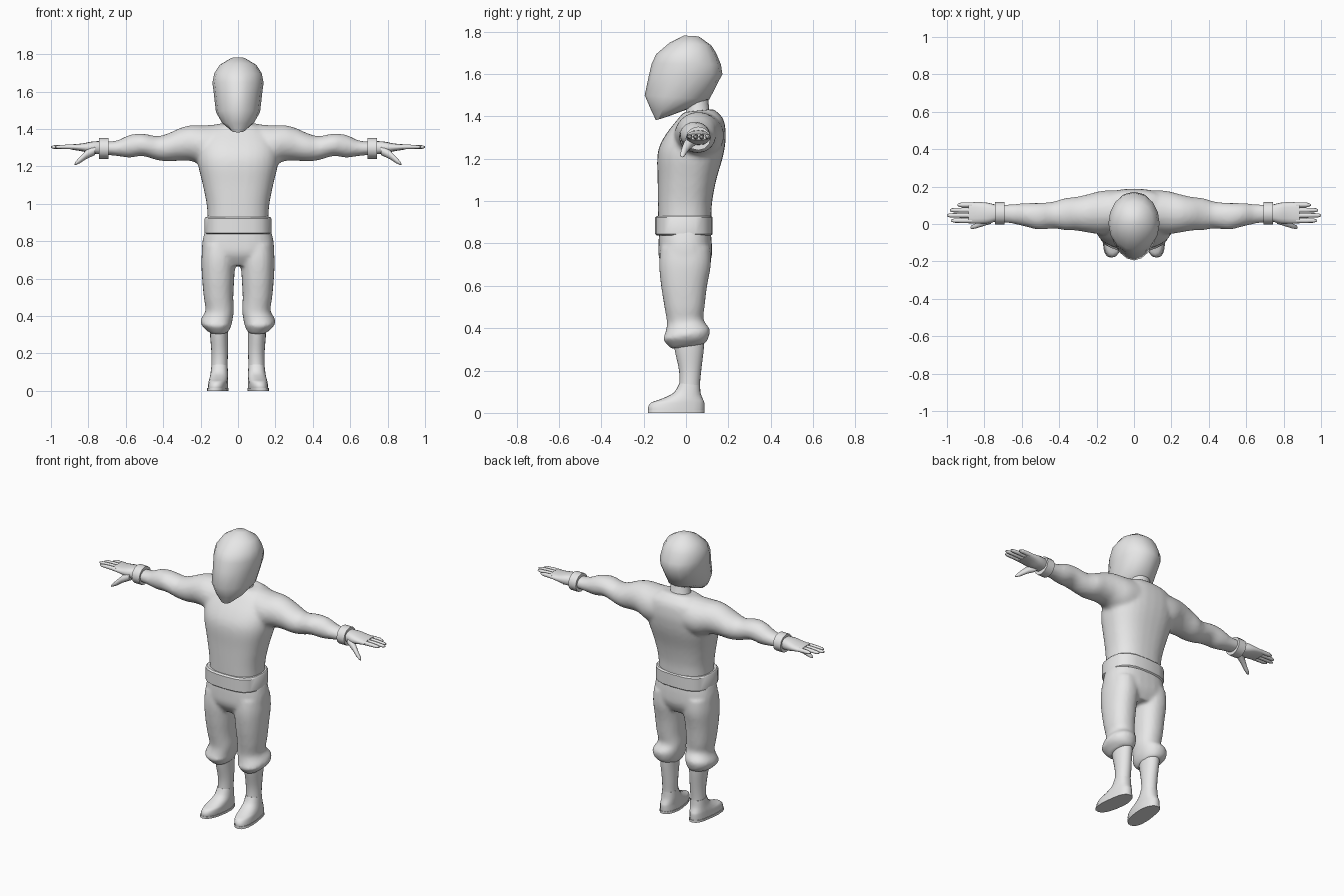
import bpy, bmesh, math
from mathutils import Vector

grey = bpy.data.materials.new("plain grey")
grey.diffuse_color = (0.8, 0.8, 0.8, 1)


def smooth_rows(rows, k=4):
    """Catmull-Rom interpolation between the given cross-sections."""
    out = []
    for i in range(len(rows) - 1):
        a, b = rows[max(i - 1, 0)], rows[i]
        c, d = rows[i + 1], rows[min(i + 2, len(rows) - 1)]
        for j in range(k):
            t = j / k
            out.append([0.5 * (2 * q + (r - p) * t + (2 * p - 5 * q + 4 * r - s) * t * t
                               + (3 * q - p - 3 * r + s) * t ** 3)
                        for p, q, r, s in zip(a, b, c, d)])
    return out + [list(rows[-1])]


def loft(bm, rings, n, ex=1.0, ey=1.0, front_ex=None):
    """Closed tube through rings given as (centre, half axis u, half axis v)."""
    loops = []
    for c, u, v in rings:
        loop = []
        for i in range(n):
            a = 2 * math.pi * (i + 0.5 * (n % 4 == 2)) / n
            ca, sa = math.cos(a), math.sin(a)
            e = front_ex if front_ex and sa < 0 else ex
            loop.append(bm.verts.new(c + u * math.copysign(abs(ca) ** e, ca)
                                     + v * math.copysign(abs(sa) ** ey, sa)))
        loops.append(loop)
    for p, q in zip(loops, loops[1:]):
        for i in range(n):
            j = (i + 1) % n
            bm.faces.new((p[i], p[j], q[j], q[i]))
    bm.faces.new(loops[0][::-1])
    bm.faces.new(loops[-1])


def upright(rows, s=1):
    """Rows: front y, front z, back y, back z, half width, centre x."""
    return [(Vector((s * x, (fy + by) / 2, (fz + bz) / 2)), Vector((w, 0, 0)),
             Vector((0, (by - fy) / 2, (bz - fz) / 2))) for fy, fz, by, bz, w, x in rows]


def sideways(rows, s=1):
    """Rows: x, front y, back y, bottom z, top z."""
    return [(Vector((s * x, (f + b) / 2, (lo + hi) / 2)), Vector((0, (b - f) / 2, 0)),
             Vector((0, 0, (hi - lo) / 2))) for x, f, b, lo, hi in rows]


def finish(name, bm, angle=60, blend=0):
    bmesh.ops.recalc_face_normals(bm, faces=bm.faces[:])
    me = bpy.data.meshes.new(name)
    bm.to_mesh(me)
    bm.free()
    ob = bpy.data.objects.new(name, me)
    bpy.context.collection.objects.link(ob)
    me.materials.append(grey)
    bpy.ops.object.select_all(action='DESELECT')
    ob.select_set(True)
    bpy.context.view_layer.objects.active = ob
    bpy.ops.object.shade_smooth_by_angle(angle=math.radians(angle))
    if blend:  # fuse overlapping volumes into one soft skin
        r = ob.modifiers.new("fuse", 'REMESH')
        r.mode, r.voxel_size, r.use_smooth_shade = 'VOXEL', blend, True
        m = ob.modifiers.new("soften", 'SMOOTH')
        m.factor, m.iterations = 0.5, 4
    return ob


# Head: faceted mask-like shape with a pointed front
bm = bmesh.new()
loft(bm, upright([
    (-.142, 1.382, -.09, 1.398, .035, 0), (-.165, 1.43, .01, 1.435, .085, 0),
    (-.195, 1.50, .11, 1.48, .118, 0), (-.176, 1.59, .172, 1.60, .130, 0),
    (-.162, 1.65, .165, 1.645, .137, 0), (-.14, 1.695, .142, 1.70, .127, 0),
    (-.075, 1.75, .12, 1.735, .098, 0), (-.01, 1.782, .06, 1.778, .035, 0)]),
    16, 0.9, 1.0, 1.15)
finish("head", bm)

# Neck
bm = bmesh.new()
loft(bm, upright([(-.02, 1.36, .14, 1.38, .085, 0), (0, 1.42, .11, 1.43, .062, 0),
                  (0, 1.52, .10, 1.53, .058, 0)]), 16)
finish("neck", bm)

# Torso and muscular arms, fused
bm = bmesh.new()
loft(bm, upright(smooth_rows([
    (-.13, .86, .118, .86, .163, 0), (-.132, .93, .12, .93, .163, 0),
    (-.133, 1.0, .124, 1.0, .168, 0), (-.134, 1.1, .143, 1.1, .188, 0),
    (-.136, 1.2, .172, 1.2, .212, 0), (-.125, 1.26, .184, 1.26, .218, 0),
    (-.092, 1.32, .188, 1.32, .215, 0), (-.045, 1.38, .175, 1.39, .18, 0),
    (-.01, 1.42, .13, 1.435, .10, 0)])), 32, 0.8, 0.85)
for s in (1, -1):
    loft(bm, sideways(smooth_rows([
        (.08, -.04, .18, 1.20, 1.43), (.17, -.055, .178, 1.20, 1.42),
        (.25, -.045, .158, 1.228, 1.42), (.31, -.035, .145, 1.23, 1.405),
        (.37, -.033, .138, 1.227, 1.378), (.43, -.024, .120, 1.233, 1.362),
        (.51, -.03, .113, 1.255, 1.375), (.58, -.014, .112, 1.247, 1.368),
        (.65, .002, .106, 1.256, 1.338), (.74, .012, .104, 1.265, 1.332)]), s), 24)
finish("torso_and_arms", bm, blend=.012)

# Belt with slightly rounded rim
bm = bmesh.new()
loft(bm, upright([(-.138, .838, .118, .838, .172, 0), (-.147, .845, .126, .845, .178, 0),
                  (-.147, .922, .126, .922, .178, 0), (-.138, .93, .118, .93, .172, 0)]),
     20, 0.65, 0.75)
finish("belt", bm, 40)

# Trousers: hips and two legs with tilted knee cuffs, fused
bm = bmesh.new()
loft(bm, upright(smooth_rows([
    (-.125, .87, .115, .87, .172, 0), (-.13, .80, .122, .80, .19, 0),
    (-.127, .73, .12, .73, .19, 0), (-.09, .67, .09, .67, .15, 0)])), 32, 0.75, 0.85)
for s in (1, -1):
    loft(bm, upright(smooth_rows([
        (-.12, .78, .115, .78, .085, .104), (-.127, .70, .118, .70, .091, .105),
        (-.118, .60, .10, .60, .086, .106), (-.102, .50, .088, .50, .079, .104),
        (-.09, .42, .083, .44, .076, .098), (-.102, .365, .112, .395, .085, .114),
        (-.108, .345, .105, .35, .078, .114), (-.07, .302, .088, .325, .052, .104)]), s),
        24, 0.9, 0.9)
finish("trousers", bm, blend=.011)

for s, side in ((1, "left"), (-1, "right")):
    # Lower leg
    bm = bmesh.new()
    loft(bm, upright(smooth_rows([
        (-.06, .34, .088, .36, .05, .101), (-.052, .29, .084, .30, .048, .101),
        (-.033, .20, .072, .20, .044, .098), (-.032, .13, .066, .13, .043, .099),
        (-.045, .08, .07, .08, .045, .1)]), s), 20)
    finish(side + "_lower_leg", bm)

    # Shoe, splayed a little outwards, on a thin sole
    bm = bmesh.new()
    loft(bm, upright(smooth_rows([
        (-.178, .012, .086, .012, .052, .103), (-.178, .03, .087, .025, .052, .103),
        (-.163, .05, .086, .05, .051, .103), (-.122, .064, .08, .065, .05, .102),
        (-.058, .095, .07, .09, .047, .1), (-.032, .14, .066, .13, .043, .099)], 3), s),
        20, 0.85, 0.9)
    loft(bm, upright([(-.18, 0, .088, 0, .055, .103), (-.18, .014, .088, .014, .055, .103)], s),
         20, 0.8, 0.9)
    for v in bm.verts:
        front = max(0, -v.co.y) * max(0, 1 - v.co.z / .12)
        v.co.x += s * (front * .11)
    finish(side + "_shoe", bm, 50)

    # Wrist band
    bm = bmesh.new()
    loft(bm, sideways([(.692, -.002, .117, 1.24, 1.352), (.744, -.002, .117, 1.24, 1.352)], s), 12)
    finish(side + "_wrist_band", bm, 40)

    # Palm, four fingers and thumb
    bm = bmesh.new()
    loft(bm, sideways(smooth_rows([
        (.73, .016, .10, 1.265, 1.335), (.78, .003, .113, 1.268, 1.333),
        (.83, .002, .117, 1.28, 1.323), (.885, .004, .115, 1.289, 1.318)], 3), s), 16, 0.7, 0.9)
    for y, tip in ((.018, .978), (.046, 1.0), (.074, .985), (.102, .945)):
        loft(bm, sideways([(.865, y - .013, y + .013, 1.29, 1.317),
                           (.92, y - .013, y + .013, 1.293, 1.316),
                           (tip - .015, y - .011, y + .011, 1.294, 1.313),
                           (tip, y - .005, y + .005, 1.299, 1.308)], s), 8)
    loft(bm, sideways([(.765, .0, .055, 1.26, 1.315), (.81, -.014, .026, 1.24, 1.288),
                       (.845, -.024, .004, 1.217, 1.252), (.868, -.028, -.006, 1.207, 1.226),
                       (.874, -.023, -.014, 1.207, 1.214)], s), 10)
    finish(side + "_hand", bm)
